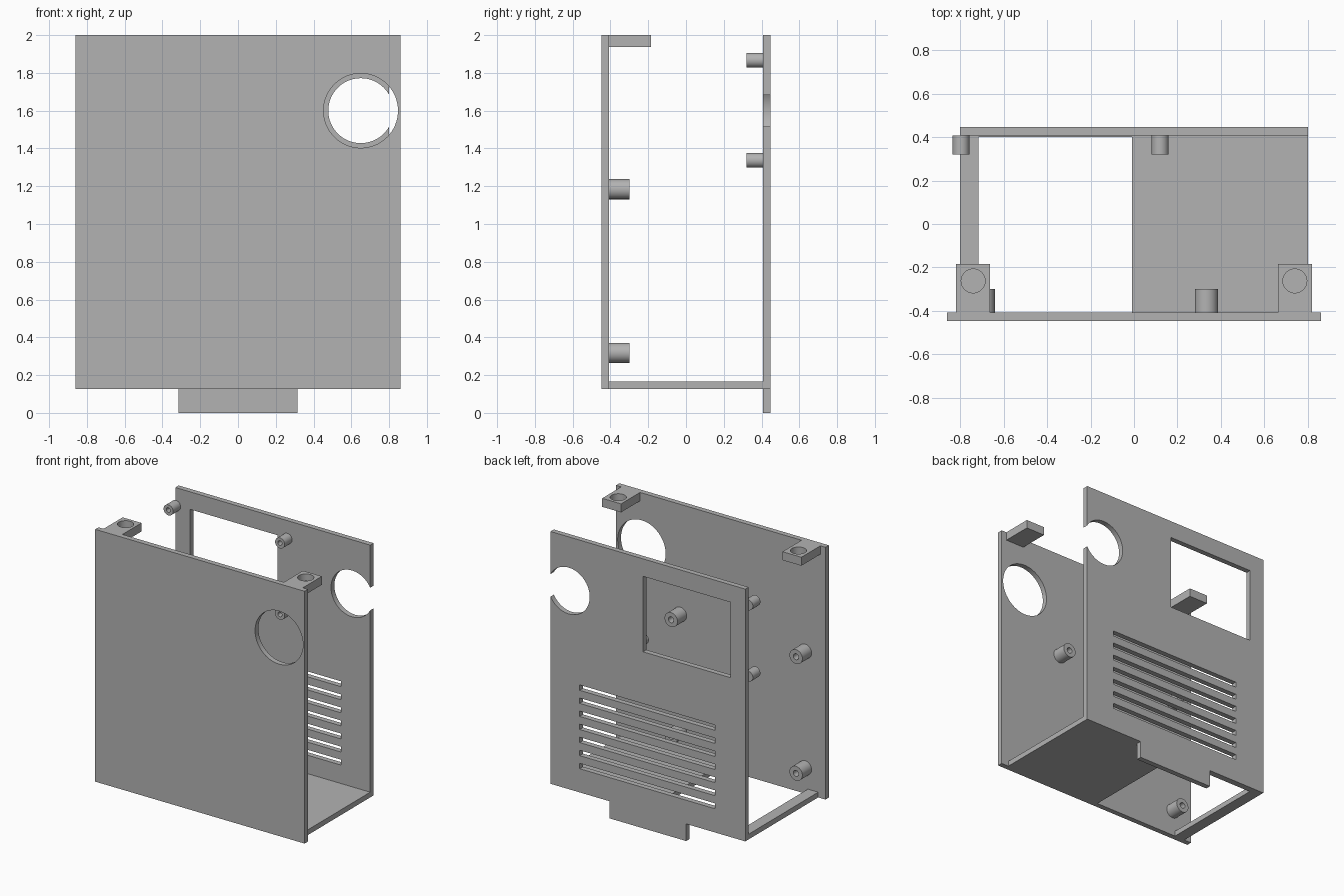
import bpy, bmesh, math
from mathutils import Vector, Matrix

if "Cube" in bpy.data.objects:
    bpy.data.objects.remove(bpy.data.objects["Cube"])

grey = bpy.data.materials.new("grey plastic")
grey.diffuse_color = (0.45, 0.45, 0.45, 1)
grey.use_nodes = True
grey.node_tree.nodes["Principled BSDF"].inputs["Base Color"].default_value = grey.diffuse_color


def finish(name, bm):
    bmesh.ops.recalc_face_normals(bm, faces=bm.faces)
    mesh = bpy.data.meshes.new(name)
    bm.to_mesh(mesh)
    bm.free()
    mesh.materials.append(grey)
    obj = bpy.data.objects.new(name, mesh)
    bpy.context.collection.objects.link(obj)
    return obj


def prism(name, outline, offset):
    """Extrude a closed outline of 3D points along an offset."""
    bm = bmesh.new()
    face = bm.faces.new([bm.verts.new(p) for p in outline])
    ext = bmesh.ops.extrude_face_region(bm, geom=[face], use_keep_orig=True)
    moved = [g for g in ext["geom"] if isinstance(g, bmesh.types.BMVert)]
    bmesh.ops.translate(bm, verts=moved, vec=Vector(offset))
    return finish(name, bm)


def box(name, x0, x1, y0, y1, z0, z1):
    return prism(name, [(x0, y0, z0), (x1, y0, z0), (x1, y1, z0), (x0, y1, z0)],
                 (0, 0, z1 - z0))


def rod(name, centre, radius, length, axis, sides=48):
    bm = bmesh.new()
    turn = Matrix.Rotation(math.pi / 2, 4, "X") if axis == "Y" else Matrix()
    bmesh.ops.create_cone(bm, cap_ends=True, segments=sides, radius1=radius,
                          radius2=radius, depth=length,
                          matrix=Matrix.Translation(centre) @ turn)
    return finish(name, bm)


def cut(obj, *cutters):
    for cutter in cutters:
        mod = obj.modifiers.new("cut", "BOOLEAN")
        mod.operation, mod.solver, mod.object = "DIFFERENCE", "EXACT", cutter
        bpy.context.view_layer.objects.active = obj
        bpy.ops.object.modifier_apply(modifier=mod.name)
        bpy.data.objects.remove(cutter)


def smooth(obj):
    bpy.ops.object.select_all(action="DESELECT")
    obj.select_set(True)
    bpy.context.view_layer.objects.active = obj
    bpy.ops.object.shade_smooth_by_angle(angle=math.radians(30))


IN, OUT, BASE = 0.408, 0.447, 0.127

# Front plate with round opening
front = box("front_plate", -0.86, 0.86, -OUT, -IN, BASE, 2)
cut(front, rod("cutter", (0.65, -0.43, 1.6), 0.197, 0.2, "Y", 64))
smooth(front)

# Back plate with lower tongue, edge notch, window and vent slots
profile = [(-0.8, 2), (-0.8, BASE), (-0.315, BASE), (-0.315, 0),
           (0.315, 0), (0.315, BASE), (0.8, BASE), (0.8, 2)]
back = prism("back_plate", [(x, IN, z) for x, z in profile], (0, OUT - IN, 0))
cut(back, rod("cutter", (0.65, 0.43, 1.6), 0.172, 0.2, "Y", 64),
    box("cutter", -0.68, 0.04, 0.3, 0.5, 1.31, 1.87))
for i in range(7):
    top = 0.925 - 0.097 * i
    cut(back, box("cutter", -0.55, 0.56, 0.3, 0.5, top - 0.04, top))
smooth(back)

# Floor, open on one side
floor = [(-0.8, -IN), (-0.715, -IN), (-0.715, 0.4), (-0.01, 0.4),
         (-0.01, -IN), (0.8, -IN), (0.8, IN), (-0.8, IN)]
prism("floor", [(x, y, BASE) for x, y in floor], (0, 0, 0.039))

# Top mounting lugs with blind holes
for side, label in ((-1, "left"), (1, "right")):
    lo, hi = sorted((side * 0.663, side * 0.818))
    lug = box("lug_" + label, lo, hi, -IN, -0.185, 1.937, 2)
    cut(lug, rod("cutter", (side * 0.74, -0.262, 2.0), 0.055, 0.1, "Z"))
    smooth(lug)


# Hollow screw posts
def post(name, x, z, wall, tip, radius, bore):
    obj = rod(name, (x, (wall + tip) / 2, z), radius, abs(tip - wall), "Y")
    cut(obj, rod("cutter", (x, tip, z), bore, 0.16, "Y", 32))
    smooth(obj)


for x in (-0.693, 0.333):
    for z in (0.318, 1.184):
        post("front_post", x, z, -IN, -0.3, 0.053, 0.022)
for x in (-0.796, 0.12):
    for z in (1.337, 1.867):
        post("back_post", x, z, IN, 0.32, 0.039, 0.017)
